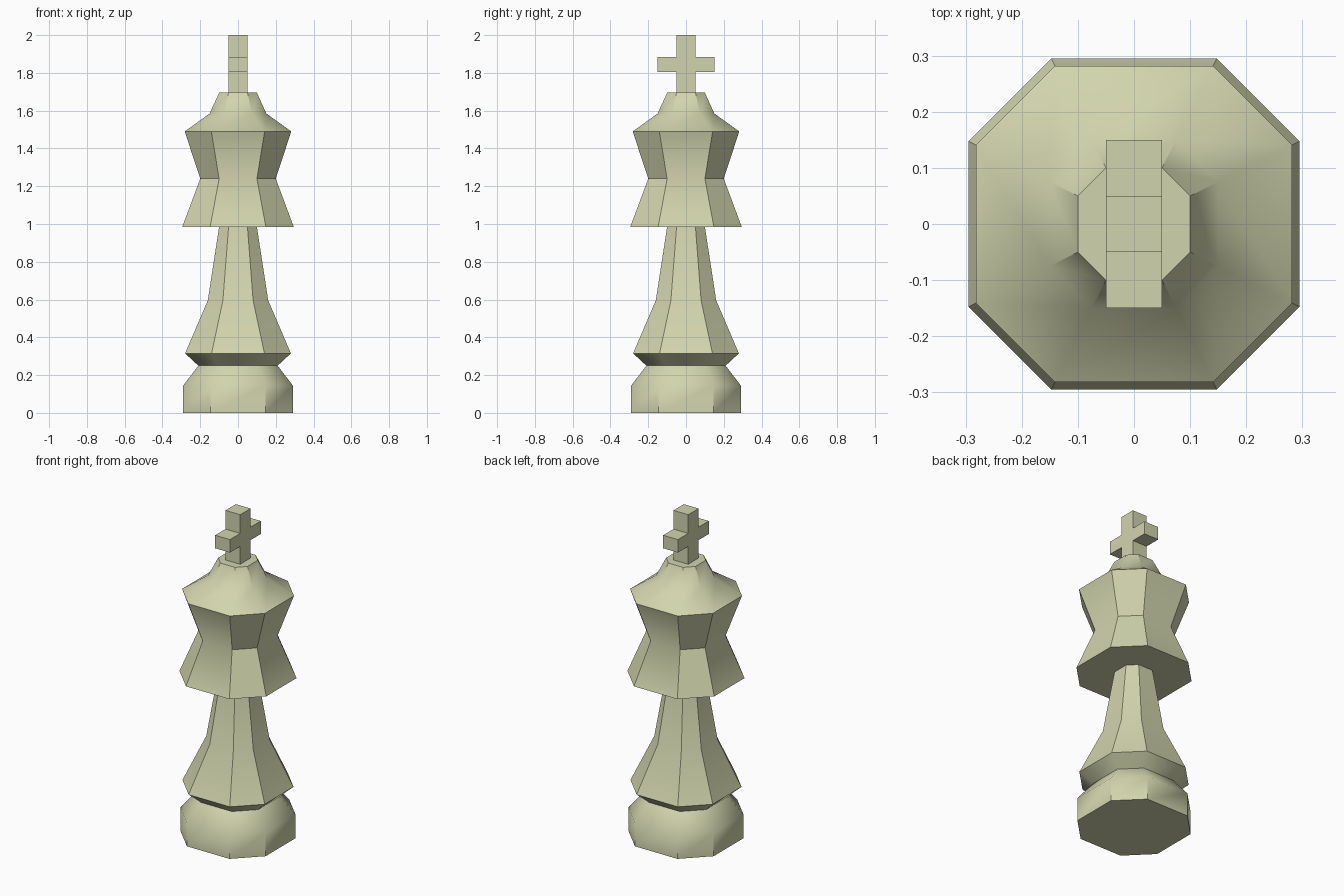
import bpy, bmesh, math

if "Cube" in bpy.data.objects:
    bpy.data.objects.remove(bpy.data.objects["Cube"])

mat = bpy.data.materials.new("pale_olive")
mat.diffuse_color = (0.64, 0.66, 0.42, 1)
mat.use_nodes = True
mat.node_tree.nodes["Principled BSDF"].inputs["Base Color"].default_value = mat.diffuse_color


def finish(name, bm):
    bmesh.ops.recalc_face_normals(bm, faces=bm.faces[:])
    me = bpy.data.meshes.new(name)
    bm.to_mesh(me)
    bm.free()
    me.materials.append(mat)
    ob = bpy.data.objects.new(name, me)
    bpy.context.collection.objects.link(ob)
    return ob


def octagon(w):
    # chamfered square: corners cut halfway along each side
    h = w / 2
    return [(w, -h), (w, h), (h, w), (-h, w), (-w, h), (-w, -h), (-h, -w), (h, -w)]


# Body: stacked octagon rings (half-width, height) from foot to crown
profile = [
    (0.29, 0), (0.29, 0.145), (0.21, 0.25),       # foot
    (0.28, 0.315), (0.16, 0.595), (0.10, 0.985),  # stem
    (0.295, 0.985), (0.20, 1.24), (0.282, 1.49),  # head
    (0.15, 1.585), (0.10, 1.695),                 # crown top
]
bm = bmesh.new()
rings = [[bm.verts.new((x, y, z)) for x, y in octagon(w)] for w, z in profile]
for a, b in zip(rings, rings[1:]):
    for i in range(8):
        j = (i + 1) % 8
        bm.faces.new((a[i], a[j], b[j], b[i]))
bm.faces.new(rings[0])
bm.faces.new(rings[-1])
body = finish("body", bm)

bpy.context.view_layer.objects.active = body
body.select_set(True)
bpy.ops.object.shade_smooth_by_angle(angle=math.radians(40))

# Cross finial: mirrored outline in the y-z plane, extruded along x
half = [(0.05, 1.695), (0.05, 1.805), (0.15, 1.805),
        (0.15, 1.885), (0.05, 1.885), (0.05, 2.0)]
outline = half + [(-y, z) for y, z in reversed(half)]
bm = bmesh.new()
face = bm.faces.new([bm.verts.new((-0.05, y, z)) for y, z in outline])
ext = bmesh.ops.extrude_face_region(bm, geom=[face], use_keep_orig=True)
bmesh.ops.translate(bm, vec=(0.1, 0, 0),
                    verts=[g for g in ext["geom"] if isinstance(g, bmesh.types.BMVert)])
finish("cross_finial", bm)
